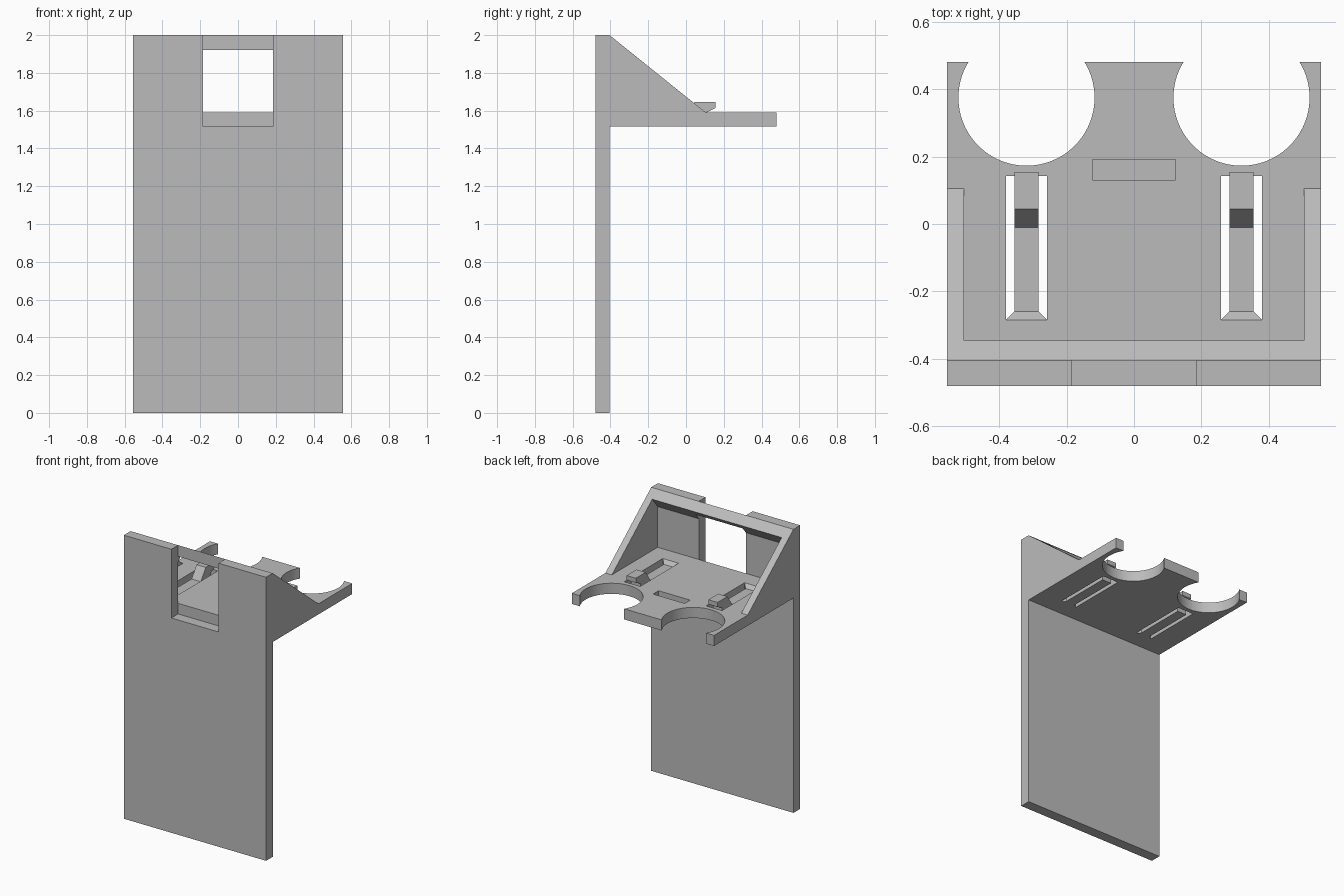
import bpy
import bmesh
from mathutils import Vector

old = bpy.data.objects.get("Cube")
if old:
    bpy.data.objects.remove(old, do_unlink=True)

grey = bpy.data.materials.new("plain_grey")
grey.use_nodes = True
COLOUR = (0.5, 0.5, 0.5, 1)
grey.diffuse_color = COLOUR
grey.node_tree.nodes["Principled BSDF"].inputs["Base Color"].default_value = COLOUR

# Shared dimensions
W = 0.555                        # half width
FRONT, INNER, BACK = -0.48, -0.405, 0.48
LOW, TOP = 1.515, 1.59           # shelf underside and top
TOE = 0.105                      # where the sloped sides meet the shelf
WALL = 0.05
NOTCH = 0.184


def finish(name, bm):
    bmesh.ops.recalc_face_normals(bm, faces=bm.faces)
    mesh = bpy.data.meshes.new(name)
    bm.to_mesh(mesh)
    bm.free()
    mesh.materials.append(grey)
    obj = bpy.data.objects.new(name, mesh)
    bpy.context.collection.objects.link(obj)
    return obj


def prism(name, profile, x0, x1):
    """Side profile of (y, z) points pushed along x."""
    bm = bmesh.new()
    face = bm.faces.new([bm.verts.new((x0, y, z)) for y, z in profile])
    grown = bmesh.ops.extrude_face_region(bm, geom=[face])["geom"]
    bmesh.ops.translate(bm, vec=(x1 - x0, 0, 0),
                        verts=[v for v in grown if isinstance(v, bmesh.types.BMVert)])
    return finish(name, bm)


def box(name, x0, x1, y0, y1, z0, z1):
    return prism(name, [(y0, z0), (y1, z0), (y1, z1), (y0, z1)], x0, x1)


def cylinder(name, x, y, radius):
    bm = bmesh.new()
    bmesh.ops.create_cone(bm, cap_ends=True, segments=96, radius1=radius,
                          radius2=radius, depth=0.4)
    bmesh.ops.translate(bm, vec=(x, y, TOP), verts=bm.verts)
    return finish(name, bm)


def cut(obj, cutter):
    mod = obj.modifiers.new("cut", 'BOOLEAN')
    mod.operation = 'DIFFERENCE'
    mod.solver = 'EXACT'
    mod.object = cutter
    bpy.context.view_layer.objects.active = obj
    bpy.ops.object.modifier_apply(modifier=mod.name)
    bpy.data.objects.remove(cutter, do_unlink=True)


# Upright plate with an open notch in its top edge
plate = box("back_plate", -W, W, FRONT, INNER, 0, 2)
cut(plate, box("notch_cutter", -NOTCH, NOTCH, FRONT - 0.1, INNER + 0.1, LOW, 2.1))

# Shelf with two round cut-outs, two clip slots and a shallow pocket
shelf = box("shelf", -W, W, INNER, BACK, LOW, TOP)
for side in (-1, 1):
    cx = side * 0.319
    cut(shelf, cylinder("round_cutter", cx, 0.375, 0.202))
    cut(shelf, box("slot_cutter", cx - 0.0615, cx + 0.0615, -0.285, 0.143, 1.4, 1.7))
cut(shelf, box("pocket_cutter", -0.123, 0.123, 0.13, 0.191, TOP - 0.04, 1.7))

# Sloped side gussets
for side, label in ((1, "left"), (-1, "right")):
    prism(label + "_gusset", [(INNER, TOP), (TOE, TOP), (INNER, 2)],
          side * (W - WALL), side * W)

# Cross bar following the slope, its lower face square to the slope
slope = Vector((TOE - INNER, TOP - 2)).normalized()
edge = Vector((INNER, 2)) + slope * 0.077
foot = edge.y - (edge.x - INNER) * slope.x / -slope.y
bar = prism("top_bar", [(INNER, 2), tuple(edge), (INNER, foot)], WALL - W, W - WALL)
cut(bar, box("bar_cutter", -NOTCH, NOTCH, -0.6, 0, 1.7, 1.92))

# Spring clips with flared roots and hooked ends
clip_profile = [(-0.285, LOW), (-0.285, TOP), (-0.26, 1.565), (-0.01, 1.565),
                (0.045, 1.645), (0.155, 1.645), (0.155, 1.613), (TOE, 1.588),
                (TOE, LOW)]
for side, label in ((1, "left"), (-1, "right")):
    clip = prism(label + "_clip", clip_profile, -0.036, 0.036)
    bm = bmesh.new()
    bm.from_mesh(clip.data)
    bmesh.ops.bisect_plane(bm, geom=bm.verts[:] + bm.edges[:] + bm.faces[:],
                           dist=0.0001, plane_co=(0, -0.26, 0), plane_no=(0, 1, 0))
    for v in bm.verts:
        if v.co.y < -0.28:
            v.co.x *= 0.0615 / 0.036
    bm.to_mesh(clip.data)
    bm.free()
    clip.location.x = side * 0.319
